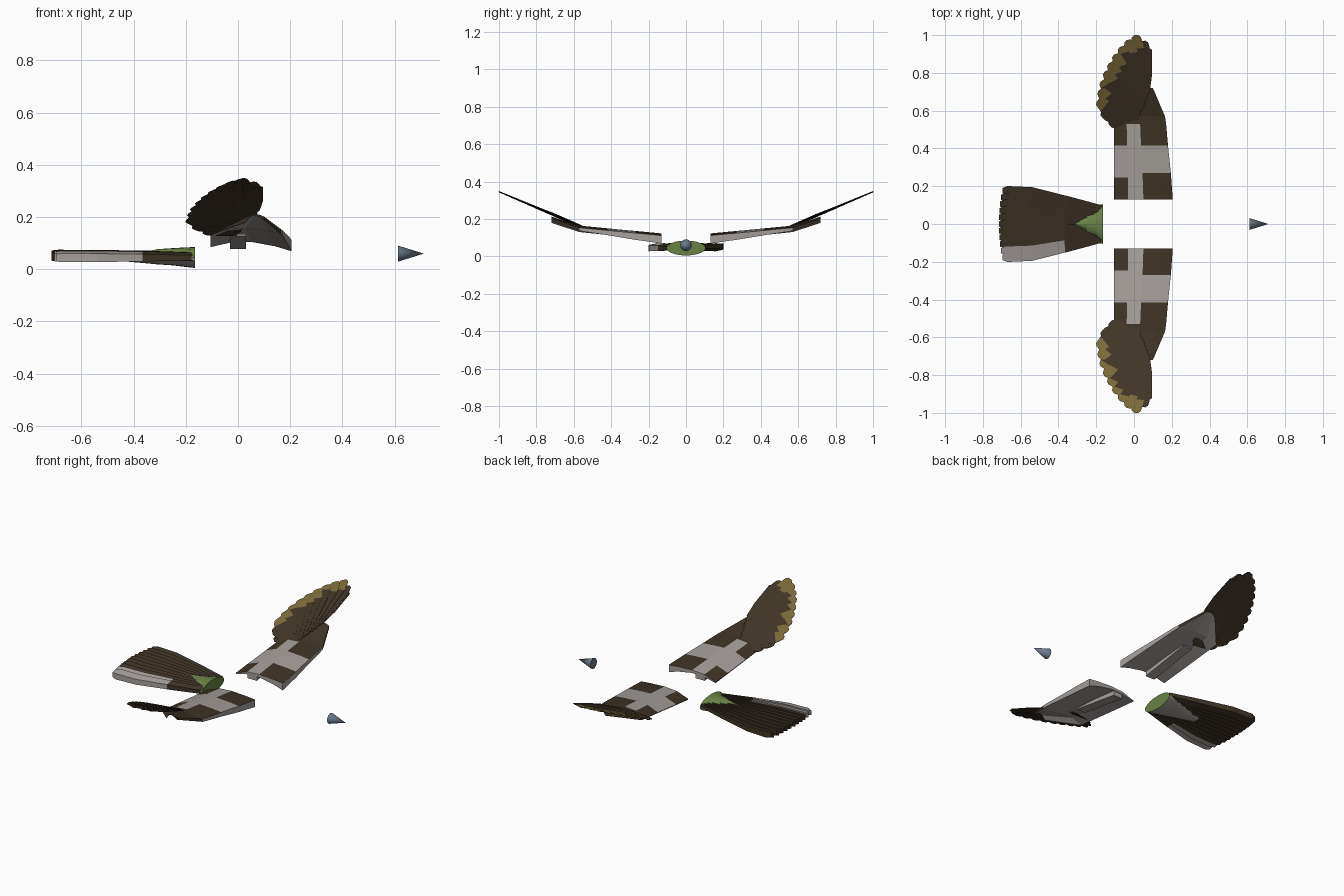
import bpy, bmesh, math
from mathutils import Vector

old = bpy.data.objects.get("Cube")
if old:
    bpy.data.objects.remove(old)


def material(name, rgb):
    m = bpy.data.materials.new(name)
    m.use_nodes = True
    m.diffuse_color = (*rgb, 1)
    bsdf = m.node_tree.nodes["Principled BSDF"]
    bsdf.inputs["Base Color"].default_value = (*rgb, 1)
    bsdf.inputs["Roughness"].default_value = 0.8
    return m


BROWN = material("dark_brown", (0.05, 0.034, 0.02))
LIGHT = material("pale_grey", (0.38, 0.35, 0.33))
OLIVE = material("olive_yellow", (0.19, 0.14, 0.04))
GREEN = material("moss_green", (0.14, 0.22, 0.06))
STEEL = material("steel_blue", (0.15, 0.2, 0.26))


def loft(name, rings, mats, rule=None):
    """Skin matching rings of points, cap both ends and colour faces by rule."""
    bm = bmesh.new()
    rows = [[bm.verts.new(p) for p in ring] for ring in rings]
    n = len(rows[0])
    for a, b in zip(rows, rows[1:]):
        for i in range(n):
            j = (i + 1) % n
            bm.faces.new((a[i], a[j], b[j], b[i]))
    bm.faces.new(rows[0])
    bm.faces.new(rows[-1])
    bmesh.ops.recalc_face_normals(bm, faces=bm.faces)
    bm.normal_update()
    if rule:
        for f in bm.faces:
            f.material_index = rule(f.calc_center_median(), f.normal)
    me = bpy.data.meshes.new(name)
    bm.to_mesh(me)
    bm.free()
    ob = bpy.data.objects.new(name, me)
    bpy.context.collection.objects.link(ob)
    for m in mats:
        me.materials.append(m)
    return ob


# Inner wing: span, trailing x, leading x, lift, thickness factor
STATIONS = [(0.13, -0.105, 0.205, 0, 1), (0.245, -0.105, 0.197, 0.011, 0.87),
            (0.27, -0.105, 0.195, 0.013, 0.84), (0.415, -0.105, 0.18, 0.027, 0.6),
            (0.53, -0.105, 0.17, 0.038, 0.45), (0.57, -0.105, 0.164, 0.042, 0.4),
            (0.72, 0.03, 0.1, 0.09, 0.3)]
# Chord fraction, top height, thickness
CHORD = [(0, 0.091, 0.006), (0.24, 0.117, 0.015), (0.5, 0.123, 0.018),
         (0.8, 0.118, 0.03), (1, 0.112, 0.043)]


def wing_colour(c, n):
    y = abs(c.y)
    if n.z < 0.35:
        return 1 if y < 0.6 or n.z < -0.2 else 0
    if -0.045 < c.x < 0.06 and y < 0.53:
        return 1
    if y > 0.415 or y < (0.27 if c.x > 0 else 0.245):
        return 0
    return 1


def inner_wing(name, side):
    rings = []
    for y, trail, lead, lift, thick in STATIONS:
        top = [(trail + (lead - trail) * f, side * y, z + lift) for f, z, t in CHORD]
        under = [(trail + (lead - trail) * f, side * y, z + lift - t * thick)
                 for f, z, t in CHORD]
        rings.append(top + under[::-1])
    loft(name, rings, [BROWN, LIGHT], wing_colour)


def wing_spar(name, side):
    rings = []
    for y, low, high in ((0.135, 0.077, 0.11), (0.45, 0.127, 0.135)):
        rings.append([(x, side * y, z) for x, z in
                      ((-0.03, low), (0.03, low), (0.03, high), (-0.03, high))])
    loft(name, rings, [LIGHT])


# Flight feathers: tips run from the leading edge round to the trailing edge
TIPS = [(0.075, 0.93), (0.05, 0.97), (0.01, 1.0), (-0.03, 0.975), (-0.065, 0.94),
        (-0.097, 0.9), (-0.125, 0.855), (-0.148, 0.81), (-0.168, 0.76),
        (-0.182, 0.71), (-0.192, 0.655), (-0.17, 0.6), (-0.13, 0.555)]
BLADE = [(0, 0.014), (0.4, 0.028), (0.8, 0.036), (0.9, 0.03), (0.97, 0.024), (1, 0.01)]


def flight_feathers(wing, side):
    for k, tip in enumerate(TIPS):
        f = k / (len(TIPS) - 1)
        root = Vector((0.068, 0.69)).lerp(Vector((0.0, 0.5)), min(1, f * 1.5))
        axis = Vector(tip) - root
        across = Vector((axis.y, -axis.x)).normalized()
        rings = []
        for t, w in BLADE:
            ring = []
            for s, up in ((-1, 1), (1, 1), (1, -1), (-1, -1)):
                p = root + axis * t + across * w * s
                p.x = min(p.x, 0.095)
                z = 0.148 + (p.y - 0.55) * 0.44 + s * 0.0025 + up * 0.0012
                ring.append((p.x, side * p.y, z + 0.012 * (1 - t)))
            rings.append(ring)
        limit = 0.88 if 2 <= k <= 10 else 2

        def colour(c, n, root=root, axis=axis, limit=limit):
            along = (Vector((c.x, abs(c.y))) - root).dot(axis) / axis.length_squared
            return 1 if n.z > 0.3 and along > limit - 0.03 else 0

        loft(f"{wing}_feather_{k + 1}", rings, [BROWN, OLIVE], colour)


for wing, side in (("front_wing", -1), ("back_wing", 1)):
    inner_wing(wing, side)
    wing_spar(wing + "_spar", side)
    flight_feathers(wing, side)

# Tail fan: fraction along, fan half width, blade half width, half thickness
TAIL = [(0, 0.085, 0.014, 0.01), (0.35, 0.13, 0.019, 0.014), (0.37, 0.132, 0.019, 0.014),
        (0.7, 0.172, 0.023, 0.016), (0.95, 0.178, 0.023, 0.017), (1, 0.176, 0.014, 0.014)]
for k in range(11):
    u = (k - 5) / 5
    rings = []
    for t, spread, w, h in TAIL:
        x = -0.17 - t * (0.545 - 0.018 * u * u)
        rings.append([(x, u * spread + s * w, 0.053 + up * h + s * 0.005 - 0.004 * abs(u))
                      for s, up in ((-1, 1), (1, 1), (1, -1), (-1, -1))])
    pale = u < -0.7
    loft(f"tail_feather_{k + 1}", rings, [BROWN, LIGHT],
         lambda c, n, pale=pale: 1 if pale and c.x < -0.365 else 0)

# Rump: x, top half width, under half width, top height, under depth
RUMP = [(-0.165, 0.105, 0.105, 0.04, 0.04), (-0.2, 0.068, 0.1, 0.039, 0.036),
        (-0.25, 0.048, 0.09, 0.036, 0.03), (-0.31, 0.004, 0.07, 0.032, 0.026),
        (-0.44, 0.003, 0.03, 0.004, 0.014)]
rings = []
for x, wt, wb, top, under in RUMP:
    ring = []
    for i in range(20):
        a = math.tau * i / 20
        c, s = math.cos(a), math.sin(a)
        ring.append((x, (wt if s > 0.01 else wb) * c, 0.045 + (top if s > 0 else under) * s))
    rings.append(ring)
loft("rump", rings, [GREEN, LIGHT], lambda c, n: 1 if n.z < -0.1 else 0)

# Beak: a cone pointing along +x
bpy.ops.mesh.primitive_cone_add(vertices=20, radius1=0.031, radius2=0, depth=0.1,
                                location=(0.662, 0, 0.06), rotation=(0, math.pi / 2, 0))
beak = bpy.context.object
beak.name = "beak"
beak.data.materials.append(STEEL)
bpy.ops.object.shade_smooth_by_angle(angle=math.radians(40))
